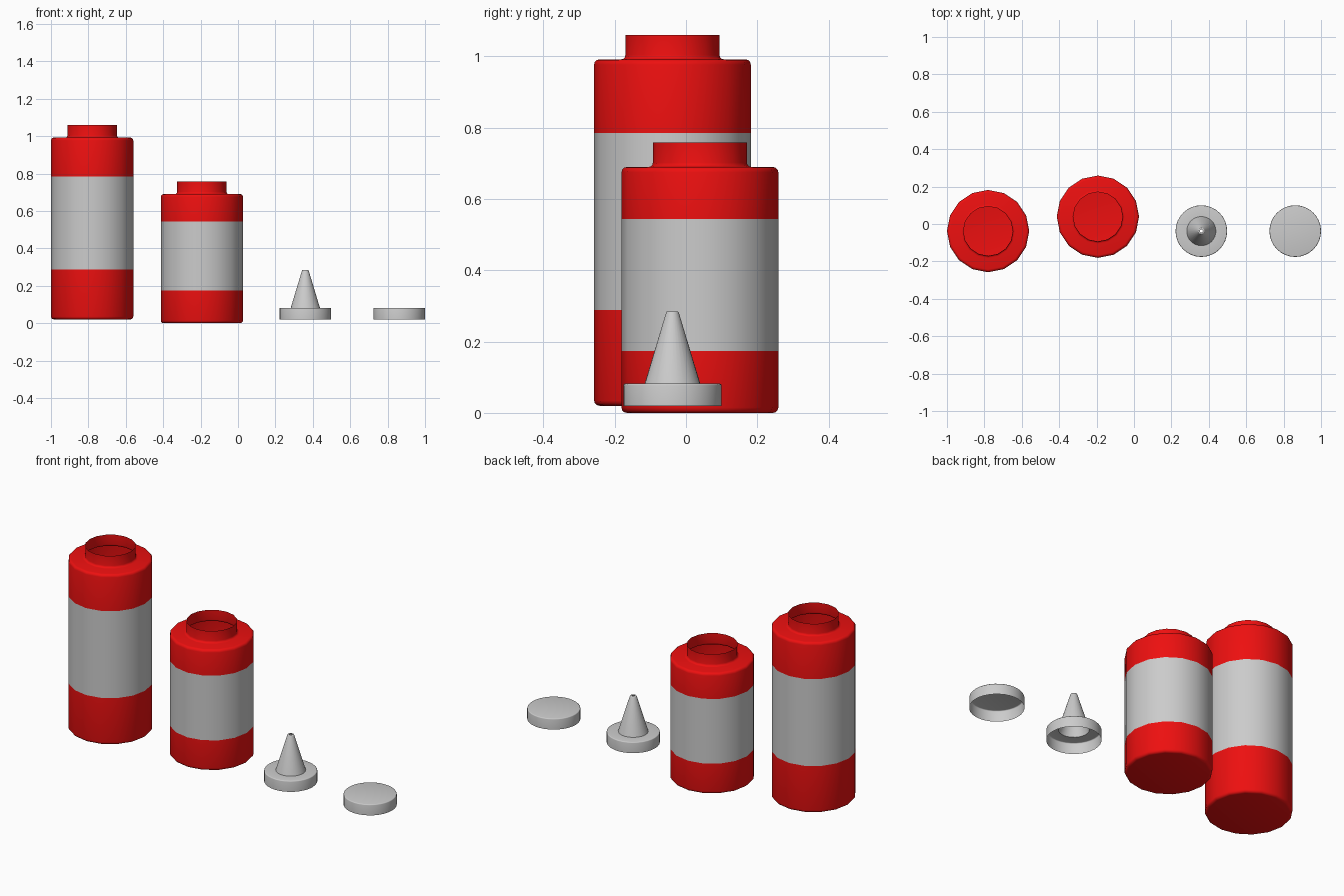
import bpy, bmesh
from math import cos, sin, tau, pi, radians

if "Cube" in bpy.data.objects:
    bpy.data.objects.remove(bpy.data.objects["Cube"])

red = bpy.data.materials.new("red_plastic")
red.diffuse_color = (0.85, 0.005, 0.005, 1)
red.use_nodes = True
red.node_tree.nodes["Principled BSDF"].inputs["Base Color"].default_value = red.diffuse_color


def arc(r, z, rad, a0, a1, n=3):
    """Profile points of a rounded corner, angles in degrees."""
    angs = [radians(a0 + (a1 - a0) * i / n) for i in range(n + 1)]
    return [(r + rad * cos(a), z + rad * sin(a)) for a in angs]


def lathe(name, profile, x, y, z, sides, mat=None):
    """Thin surface of revolution; a radius of 0 closes the end."""
    bm = bmesh.new()
    rings = []
    for r, h in profile:
        if r == 0:
            rings.append([bm.verts.new((0, 0, h))] * sides)
        else:
            rings.append([bm.verts.new((r * cos(tau * i / sides), r * sin(tau * i / sides), h))
                          for i in range(sides)])
    for a, b in zip(rings, rings[1:]):
        for i in range(sides):
            j = (i + 1) % sides
            bm.faces.new(list(dict.fromkeys((a[i], a[j], b[j], b[i]))))
    mesh = bpy.data.meshes.new(name)
    bm.to_mesh(mesh)
    bm.free()
    ob = bpy.data.objects.new(name, mesh)
    bpy.context.collection.objects.link(ob)
    ob.location = (x, y, z)
    if mat:
        mesh.materials.append(mat)
    bpy.ops.object.select_all(action='DESELECT')
    ob.select_set(True)
    bpy.context.view_layer.objects.active = ob
    bpy.ops.object.shade_smooth_by_angle(angle=radians(35))
    return ob


R, NECK, BEV = 0.22, 0.132, 0.015


def bottle(name, x, y, z, height, band_low, band_high):
    # red base with rounded foot
    lathe(name + "_base", [(0, 0)] + arc(R - BEV, BEV, BEV, -90, 0) + [(R, band_low)],
          x, y, z, 16, red)
    # grey label band
    lathe(name + "_label", [(R, band_low), (R, band_high)], x, y, z, 16)
    # red shoulder and open neck
    top = [(R, band_high)] + arc(R - BEV, height - BEV, BEV, 0, 90)
    top += arc(NECK + 0.012, height + 0.012, 0.012, 270, 180)
    lathe(name + "_shoulder", top + [(NECK, height + 0.068)], x, y, z, 16, red)


bottle("tall_bottle", -0.78, -0.038, 0.02, 0.972, 0.268, 0.765)
bottle("short_bottle", -0.193, 0.039, 0.0, 0.69, 0.174, 0.544)

# caps: open underneath
CAP = 0.138
rim = [(CAP, 0)] + arc(CAP - 0.005, 0.057, 0.005, 0, 90)
lathe("nozzle_cap", rim + [(0.078, 0.062)] + arc(0.013, 0.260, 0.005, 15, 90) + [(0.008, 0.265)],
      0.36, -0.038, 0.02, 32)
lathe("flat_cap", rim + [(0, 0.062)], 0.862, -0.038, 0.02, 32)
